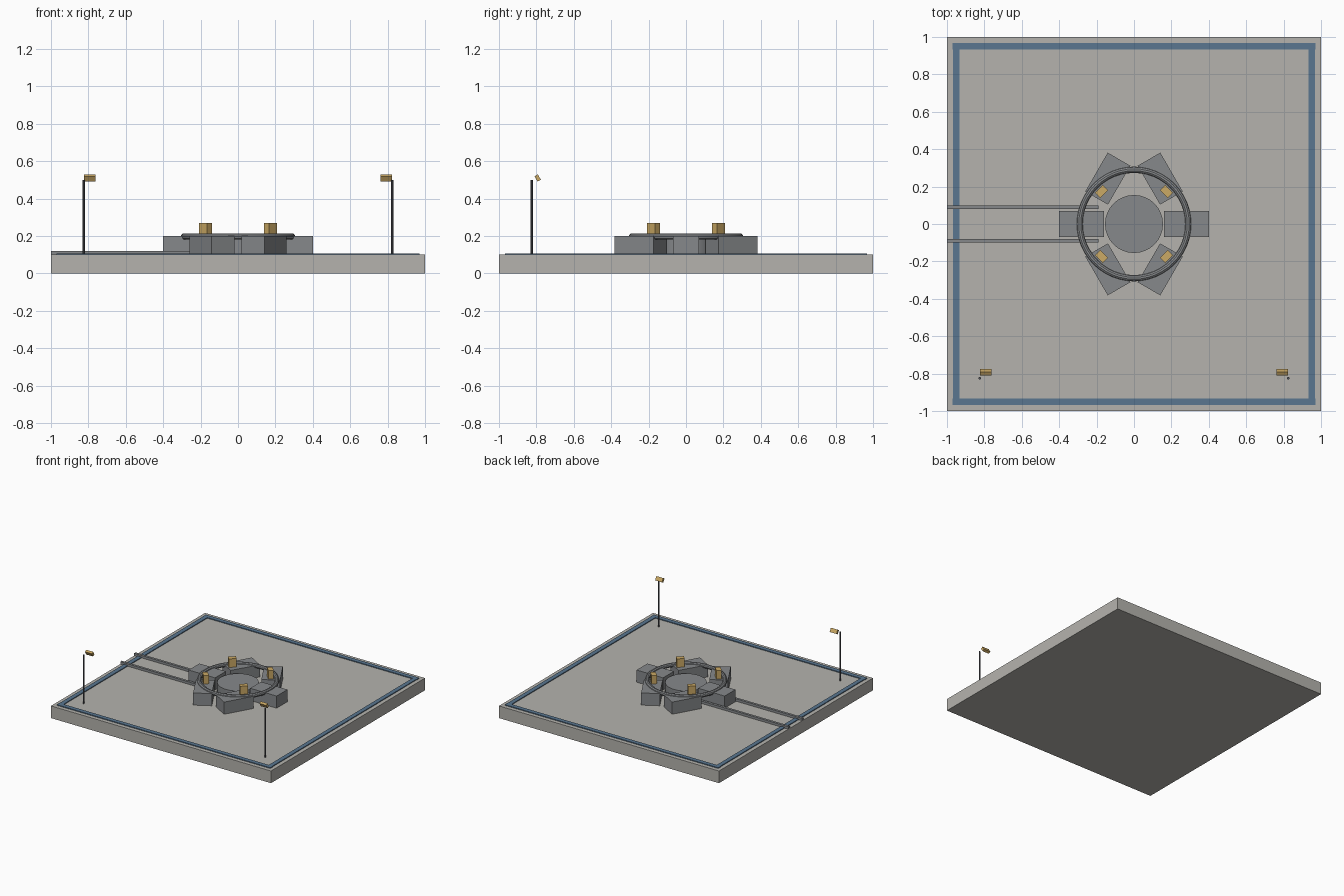
import bpy, bmesh
from math import radians, cos, sin
from mathutils import Matrix

old = bpy.data.objects.get("Cube")
if old:
    bpy.data.objects.remove(old, do_unlink=True)


def material(name, rgb):
    m = bpy.data.materials.new(name)
    m.use_nodes = True
    m.diffuse_color = (*rgb, 1)
    m.node_tree.nodes["Principled BSDF"].inputs["Base Color"].default_value = (*rgb, 1)
    return m


concrete = material("concrete", (0.46, 0.45, 0.42))
steel = material("grey steel", (0.24, 0.25, 0.26))
dark = material("dark steel", (0.08, 0.085, 0.1))
blue = material("blue paint", (0.10, 0.18, 0.28))
gold = material("amber lamp", (0.60, 0.40, 0.13))


def finish(name, bm, mat, smooth=False):
    me = bpy.data.meshes.new(name)
    bm.to_mesh(me)
    bm.free()
    me.materials.append(mat)
    ob = bpy.data.objects.new(name, me)
    bpy.context.collection.objects.link(ob)
    if smooth:
        bpy.ops.object.select_all(action="DESELECT")
        ob.select_set(True)
        bpy.context.view_layer.objects.active = ob
        bpy.ops.object.shade_smooth_by_angle(angle=radians(35))
    return ob


def box(name, centre, size, mat, spin=0, tilt=0):
    bm = bmesh.new()
    bmesh.ops.create_cube(bm, size=1)
    bm.transform(Matrix.Translation(centre) @ Matrix.Rotation(radians(spin), 4, "Z")
                 @ Matrix.Rotation(radians(tilt), 4, "X") @ Matrix.Diagonal((*size, 1)))
    return finish(name, bm, mat)


def cylinder(name, x, y, bottom, top, radius, sides, mat):
    bm = bmesh.new()
    bmesh.ops.create_cone(bm, cap_ends=True, segments=sides, radius1=radius,
                          radius2=radius, depth=top - bottom)
    bm.transform(Matrix.Translation((x, y, (top + bottom) / 2)))
    return finish(name, bm, mat, True)


def torus(name, major, minor, z, mat, around=48, section=10):
    bm = bmesh.new()
    rings = []
    for i in range(around):
        a = radians(360 * i / around)
        ring = []
        for j in range(section):
            b = radians(360 * j / section)
            r = major + minor * cos(b)
            ring.append(bm.verts.new((r * cos(a), r * sin(a), z + minor * sin(b))))
        rings.append(ring)
    for i in range(around):
        p, q = rings[i], rings[(i + 1) % around]
        for j in range(section):
            k = (j + 1) % section
            bm.faces.new((p[j], q[j], q[k], p[k]))
    return finish(name, bm, mat, True)


# Slab with a painted border
TOP = 0.1
box("pad_slab", (0, 0, TOP / 2), (2, 2, TOP), concrete)
for s, side in ((-1, "a"), (1, "b")):
    box("border_x_" + side, (0, s * 0.95, TOP + 0.003), (1.94, 0.035, 0.007), blue)
    box("border_y_" + side, (s * 0.95, 0, TOP + 0.003), (0.035, 1.865, 0.007), blue)

# Central mount, six surrounding blocks and the pipe ring
cylinder("central_mount", 0, 0, TOP, 0.18, 0.155, 32, steel)
for i in range(6):
    a = radians(60 * i)
    box(f"support_block_{i + 1}", (0.28 * cos(a), 0.28 * sin(a), 0.15),
        (0.24, 0.14, 0.1), steel, spin=-60 * i)
torus("pipe_ring", 0.29, 0.017, 0.196, steel)

# Clamps on the blocks
for i in range(4):
    a = 45 + 90 * i
    box(f"clamp_{i + 1}", (0.245 * cos(radians(a)), 0.245 * sin(radians(a)), 0.235),
        (0.04, 0.06, 0.07), gold, spin=a)

# Transport rails leading off the pad
for s, side in ((-1, "right"), (1, "left")):
    box("rail_" + side, (-0.595, s * 0.09, TOP + 0.01), (0.81, 0.02, 0.02), steel)

# Floodlights at the front corners
for s, side in ((-1, "right"), (1, "left")):
    cylinder("light_pole_" + side, s * 0.825, -0.825, TOP, 0.5, 0.007, 8, dark)
    box("floodlight_" + side, (s * 0.793, -0.793, 0.51), (0.062, 0.02, 0.033), gold, tilt=30)
